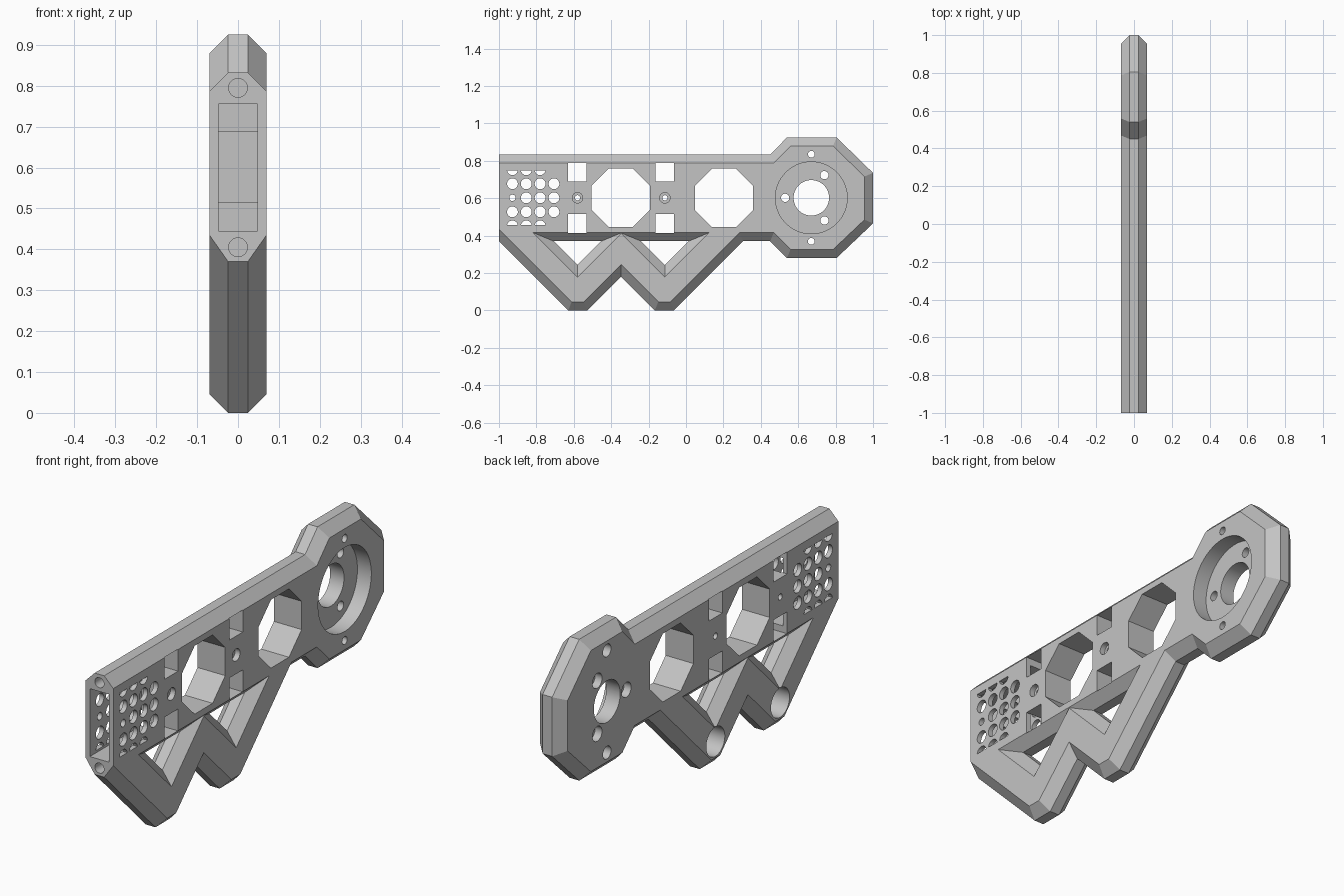
import bpy, bmesh, math
from mathutils import Vector

if "Cube" in bpy.data.objects:
    bpy.data.objects.remove(bpy.data.objects["Cube"])

HALF = 0.07      # half thickness
CH = 0.046       # chamfer size
MID = 0.602      # height of the long axis
HUB = (0.67, MID)
BOLTS = (-0.58, -0.113)


def grow(points, d):
    """Offset a counter-clockwise outline outward by d with mitred corners."""
    out, n = [], len(points)
    for i in range(n):
        a, b, c = (Vector(points[(i + k) % n]) for k in (-1, 0, 1))
        u, v = (b - a).normalized(), (c - b).normalized()
        n1, n2 = Vector((u.y, -u.x)), Vector((v.y, -v.x))
        out.append(tuple(b + (n1 + n2) * d / (1 + n1.dot(n2))))
    return out


def loft(bm, sections):
    """Closed solid through (x, outline) sections, outlines lying in y-z."""
    rings = [[bm.verts.new((x, y, z)) for y, z in pts] for x, pts in sections]
    n = len(rings[0])
    for r, s in zip(rings, rings[1:]):
        for i in range(n):
            j = (i + 1) % n
            bm.faces.new((r[i], r[j], s[j], s[i]))
    bm.faces.new(rings[0][::-1])
    bm.faces.new(rings[-1])


def circle(y, z, r, n=32):
    step = 2 * math.pi / n
    return [(y + r * math.cos((i + .5) * step), z + r * math.sin((i + .5) * step))
            for i in range(n)]


def rect(y0, y1, z0, z1):
    return [(y0, z0), (y1, z0), (y1, z1), (y0, z1)]


def make(name, bm):
    bmesh.ops.recalc_face_normals(bm, faces=bm.faces[:])
    mesh = bpy.data.meshes.new(name)
    bm.to_mesh(mesh)
    bm.free()
    ob = bpy.data.objects.new(name, mesh)
    bpy.context.collection.objects.link(ob)
    return ob


def cut(ob, bm):
    """Subtract a bmesh from ob and remove the cutter."""
    cutter = make("cutter", bm)
    cutter.hide_render = True
    mod = ob.modifiers.new("cut", 'BOOLEAN')
    mod.operation, mod.solver, mod.object = 'DIFFERENCE', 'EXACT', cutter
    deps = bpy.context.evaluated_depsgraph_get()
    mesh = bpy.data.meshes.new_from_object(ob.evaluated_get(deps))
    ob.modifiers.clear()
    ob.data = mesh
    bpy.data.objects.remove(cutter)


def cut_outlines(ob, outlines, x0=-0.2, x1=0.2):
    bm = bmesh.new()
    for pts in outlines:
        loft(bm, [(x0, pts), (x1, pts)])
    cut(ob, bm)


# Chamfered outline: beam, two feet and hub, trimmed flat at the front
outline = [(-1.3, .67), (-.63, 0), (-.527, 0), (-.347, .18), (-.167, 0), (-.065, 0),
           (.305, .37), (.45, .37), (.54, .28), (.805, .28), (1, .465), (1, .735),
           (.805, .925), (.54, .925), (.45, .833), (-1.3, .833)]
inset = grow(outline, -CH)
bm = bmesh.new()
loft(bm, [(-HALF, inset), (CH - HALF, outline), (HALF - CH, outline), (HALF, inset)])
bmesh.ops.recalc_face_normals(bm, faces=bm.faces[:])
res = bmesh.ops.bisect_plane(bm, geom=bm.verts[:] + bm.edges[:] + bm.faces[:],
                             plane_co=(0, -1, 0), plane_no=(0, 1, 0), clear_inner=True)
rim = [e for e in res["geom_cut"] if isinstance(e, bmesh.types.BMEdge)]
bmesh.ops.contextual_create(bm, geom=rim)
frame = make("arm_frame", bm)

# Chamfered triangular windows between beam and feet
for y in BOLTS:
    tri = [(y, .243), (y + .127, .37), (y - .127, .37)]
    wide, over = grow(tri, CH), grow(tri, CH + .03)
    bm = bmesh.new()
    loft(bm, [(-HALF - .03, over), (-HALF, wide), (CH - HALF, tri),
              (HALF - CH, tri), (HALF, wide), (HALF + .03, over)])
    cut(frame, bm)

# Octagonal windows
cut_outlines(frame, [circle(y, MID, .156 / math.cos(math.pi / 8), 8) for y in (-.348, .203)])

# Square strap slots
cut_outlines(frame, [rect(y - .05, y + .048, z, z + .1)
                     for y in BOLTS for z in (.415, .688)])

# Hollow compartment open at the front
cut_outlines(frame, [rect(-1.1, -.628, .445, .755)], -.048, .048)

# Grid of vent holes, the outer rows trimmed to half circles
vents = []
for col in range(4):
    for row in range(-2, 3):
        if col == 3 and abs(row) == 2:
            continue
        r = .017 if (col, row) == (0, 0) else .029
        pts = circle(-.928 + col * .074, MID + row * .075, r, 24)
        if abs(row) == 2:
            side = 1 if row > 0 else -1
            pts = [p for p in pts if (p[1] - MID) * side < .15]
        vents.append(pts)
cut_outlines(frame, vents)

# Hub: motor recess, shaft hole and screw holes
cut_outlines(frame, [circle(*HUB, .192, 64)], 0, .2)
screws = [(HUB[0] + .14 * math.cos(a), MID + .14 * math.sin(a))
          for a in (math.pi, math.pi / 3, -math.pi / 3)]
rim_screws = [(HUB[0], MID + s * .233) for s in (-1, 1)]
cut_outlines(frame, [circle(*HUB, .095, 48)] + [circle(*p, .022) for p in screws]
             + [circle(*p, .018) for p in rim_screws] + [circle(y, MID, .014) for y in BOLTS])

# Counterbores on both sides
cut_outlines(frame, [circle(*p, .034) for p in screws]
             + [circle(*p, .029) for p in rim_screws], -.2, -.035)
cut_outlines(frame, [circle(y, MID, .028) for y in BOLTS], .045, .2)

# Blind round pockets in the feet
cut_outlines(frame, [circle(y, .12, .067, 40) for y in BOLTS], -.2, .05)

# Screw holes in the front end
bm = bmesh.new()
for z in (.405, .795):
    loft(bm, [(0, circle(0, z, .023)), (.3, circle(0, z, .023))])
for v in bm.verts:
    v.co = (v.co.y, v.co.x - 1.15, v.co.z)
cut(frame, bm)

# Single grey finish
grey = bpy.data.materials.new("grey_plastic")
grey.use_nodes = True
colour = (.55, .55, .55, 1)
grey.diffuse_color = colour
grey.node_tree.nodes["Principled BSDF"].inputs["Base Color"].default_value = colour
frame.data.materials.clear()
frame.data.materials.append(grey)

bpy.ops.object.select_all(action='DESELECT')
frame.select_set(True)
bpy.context.view_layer.objects.active = frame
bpy.ops.object.shade_smooth_by_angle(angle=math.radians(30))
